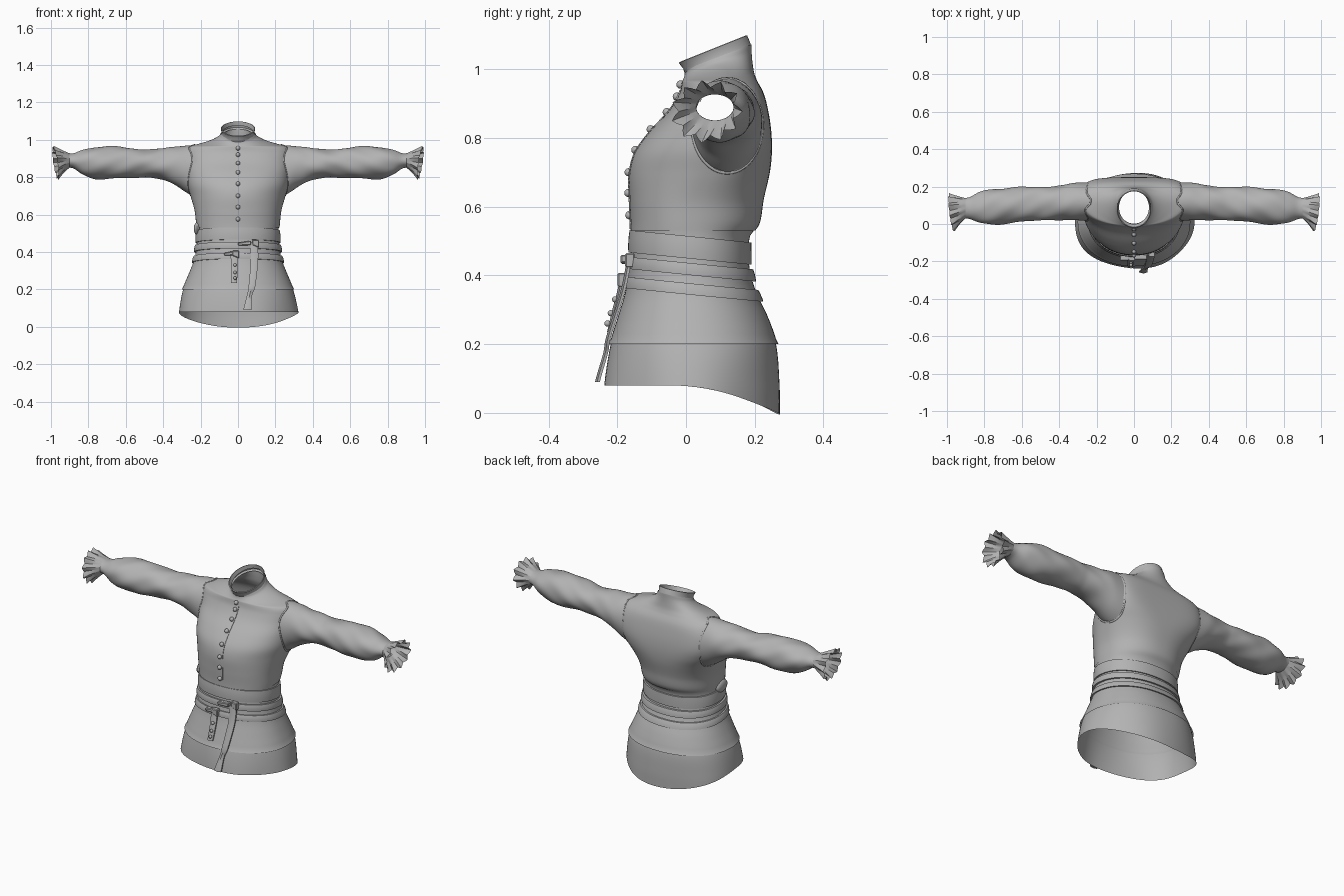
import bpy, bmesh, math
from mathutils import Vector

if "Cube" in bpy.data.objects:
    bpy.data.objects.remove(bpy.data.objects["Cube"])

cloth = bpy.data.materials.new("grey_cloth")
cloth.diffuse_color = (0.45, 0.45, 0.45, 1)
cloth.use_nodes = True
cloth.node_tree.nodes["Principled BSDF"].inputs["Base Color"].default_value = cloth.diffuse_color
TAU = 2 * math.pi


def sample(keys, t):
    """Smooth interpolation through rows whose first entry is the position."""
    t = min(max(t, keys[0][0]), keys[-1][0])
    i = next((k for k in range(len(keys) - 2) if t <= keys[k + 1][0]), len(keys) - 2)
    a, b = keys[i], keys[i + 1]
    p, q = keys[max(i - 1, 0)], keys[min(i + 2, len(keys) - 1)]
    h = b[0] - a[0]
    u = (t - a[0]) / h
    out = []
    for j in range(1, len(a)):
        ma = (b[j] - p[j]) / (b[0] - p[0]) * h
        mb = (q[j] - a[j]) / (q[0] - a[0]) * h
        out.append((2*u**3 - 3*u*u + 1) * a[j] + (u**3 - 2*u*u + u) * ma
                   + (3*u*u - 2*u**3) * b[j] + (u**3 - u*u) * mb)
    return out


def finish(name, bm, angle=40):
    bmesh.ops.recalc_face_normals(bm, faces=bm.faces)
    me = bpy.data.meshes.new(name)
    bm.to_mesh(me)
    bm.free()
    me.materials.append(cloth)
    ob = bpy.data.objects.new(name, me)
    bpy.context.collection.objects.link(ob)
    bpy.context.view_layer.objects.active = ob
    ob.select_set(True)
    bpy.ops.object.shade_smooth_by_angle(angle=math.radians(angle))
    ob.select_set(False)
    return ob


def loft(rings, closed=True):
    """Skin a list of point rings."""
    bm = bmesh.new()
    vs = [[bm.verts.new(p) for p in r] for r in rings]
    n = len(rings[0])
    for a, b in zip(vs, vs[1:]):
        for i in range(n if closed else n - 1):
            j = (i + 1) % n
            bm.faces.new((a[i], a[j], b[j], b[i]))
    return bm


# Body shape: z, half width, front y, back y, middle y, front and back squareness
BODY = [
    (0.00, .328, -.240, .275, .01, 2.1, 2.1), (0.08, .322, -.240, .275, .01, 2.1, 2.1),
    (0.20, .297, -.222, .265, .01, 2.1, 2.2), (0.28, .265, -.198, .238, .01, 2.1, 2.2),
    (0.35, .237, -.177, .205, .01, 2.1, 2.2), (0.42, .222, -.165, .185, .01, 2.1, 2.2),
    (0.51, .217, -.158, .185, .01, 2.1, 2.2), (0.55, .220, -.157, .210, .01, 2.1, 2.2),
    (0.62, .228, -.160, .222, .02, 2.1, 2.3), (0.70, .250, -.160, .240, .06, 2.1, 2.6),
    (0.76, .268, -.143, .246, .09, 2.2, 3.4), (0.82, .275, -.100, .244, .11, 2.3, 4.5),
    (0.88, .277, -.045, .235, .12, 2.4, 4.5), (0.93, .277, -.015, .222, .12, 2.4, 3.5),
    (.962, .265, -.008, .205, .12, 2.2, 2.4), (.978, .200, -.005, .195, .11, 2, 2),
    (.995, .140, -.002, .190, .10, 2, 2), (1.015, .100, .000, .187, .093, 2, 2),
    (1.035, .086, .000, .186, .093, 2, 2)]


def body(z, a, off=0.0, lean=0.0):
    """Point on the body; a = 0 is the front centre."""
    for _ in range(2 if lean else 1):
        hw, yf, yb, yc, nf, nb = sample(BODY, z)
        s, c = math.sin(a), math.cos(a)
        n, d = (nf, yc - yf) if c > 0 else (nb, yb - yc)
        x = (hw + off) * math.copysign(abs(s) ** (2 / n), s)
        y = yc - (d + off) * math.copysign(abs(c) ** (2 / n), c)
        zz, z = z, z + (lean * y if _ == 0 else 0)
    tilt = .38 * min(max((zz - .965) / .06, 0), 1)
    return Vector((x, y, zz + tilt * (y - .093)))


def front_y(x, z):
    hw, yf, yb, yc, nf, nb = sample(BODY, z)
    return yc - (yc - yf) * (1 - min(abs(x) / hw, 1) ** nf) ** (1 / nf)


def side_x(y, z):
    hw, yf, yb, yc, nf, nb = sample(BODY, z)
    n, d = (nf, yc - yf) if y < yc else (nb, yb - yc)
    return hw * max(0, 1 - min(abs(y - yc) / d, 1) ** n) ** (1 / n)


N = 96
ANG = [TAU * i / N for i in range(N)]


def arc(lo, hi, n):
    return [lo + (hi - lo) * i / n for i in range(n + 1)]


# Vest with open armholes
AY, AZ, AR, AH = .12, .835, .102, .137
bm = loft([[body(z, a, .004) for a in ANG] for z in arc(.53, .96, 40) + arc(.963, 1.035, 18)])
hole = []
for f in bm.faces:
    c = f.calc_center_median()
    if abs(c.x) > .17 and ((c.y - AY) / AR) ** 2 + ((c.z - AZ) / AH) ** 2 < .9:
        hole.append(f)
bmesh.ops.delete(bm, geom=hole, context='FACES')
finish("vest", bm)

# Standing collar: flared band with a folded lip
col = []
for z, hw, yf, yb in [(1.02, .083, .002, .184), (1.027, .09, -.004, .19), (1.04, .086, -.008, .186),
                      (1.058, .092, -.021, .178), (1.06, .088, -.016, .174), (1.04, .08, 0, .178)]:
    yc, d = (yf + yb) / 2, (yb - yf) / 2
    col.append([Vector((hw * math.sin(a), yc - d * math.cos(a), z - .4 * d * math.cos(a))) for a in ANG])
finish("collar", loft(col))

# Skirt in two layers; the upper laps over the hem panel
finish("upper_skirt", loft([[body(z, a, .004 if z < .21 else 0) for a in ANG] for z in arc(.2, .56, 24)]))
hem = []
for t in arc(0, 1, 10):
    ring = []
    for a in ANG:
        p = body(.08, a)
        low = .08 - .8 * max(p.y + .05, 0) ** 2
        ring.append(body(low + (.215 - low) * t, a, -.003 + .004 * math.sin(5 * a) * (1 - t)))
    hem.append(ring)
finish("hem_panel", loft(hem))

# Belts and sash around the waist, dipping at the back
for name, lo, hi, th in [("sash", .45, .515, .007), ("upper_belt", .402, .437, .01),
                         ("lower_belt", .345, .378, .008)]:
    rows = [(lo, -.004), (lo, th), (lo * .7 + hi * .3, th + .002),
            (lo * .3 + hi * .7, th + .002), (hi, th), (hi, -.004)]
    finish(name, loft([[body(z, a, o, -.1) for a in ANG] for z, o in rows]))

# Folded sash end on the left hip
bm = bmesh.new()
bmesh.ops.create_uvsphere(bm, u_segments=16, v_segments=10, radius=1)
for v in bm.verts:
    v.co = Vector((-.218 + v.co.x * .018, -.01 + v.co.y * .05, .525 + v.co.z * .035))
finish("sash_fold", bm)


# Buttons
def button(x, y, z, r=.012):
    bm = bmesh.new()
    bmesh.ops.create_uvsphere(bm, u_segments=12, v_segments=8, radius=r)
    bmesh.ops.translate(bm, verts=bm.verts, vec=(x, y, z))
    finish("button", bm)


for z in (.575, .64, .70, .765, .825, .875, .92, .955):
    button(0, front_y(0, z) - .007, z)

# Front placket edge
finish("placket", loft([[Vector((x, front_y(x, z) - o, z)) for x, o in
       ((.014, .003), (.014, .007), (.018, .007), (.018, .003))] for z in arc(.535, .94, 30)], False))


# Hanging straps: x, z, half width, distance in front of the body
def strap(name, path):
    rings = []
    for t in arc(0, len(path) - 1, 24):
        x, z, w, o = sample([(i, *p) for i, p in enumerate(path)], t)
        y = front_y(x, z) - o
        rings.append([Vector((x - w, y, z)), Vector((x, y - .006, z)), Vector((x + w, y, z)),
                      Vector((x + w, y + .008, z)), Vector((x - w, y + .008, z))])
    bm = loft(rings)
    bmesh.ops.holes_fill(bm, edges=bm.edges)
    finish(name, bm)


strap("long_strap", [(.085, .45, .02, .016), (.088, .36, .02, .02), (.075, .22, .018, .016),
                     (.062, .17, .014, .012), (.05, .09, .022, .022)])
strap("short_strap", [(-.022, .405, .02, .018), (-.018, .32, .018, .018), (-.022, .235, .016, .012)])
for z in (.33, .29, .26):
    button(-.016, front_y(0, z) - .024, z, .009)


# Buckles and knots
def buckle(x, z, w, h, turn):
    bm = bmesh.new()
    bmesh.ops.create_cube(bm, size=1)
    for v in bm.verts:
        p = Vector((v.co.x * w, v.co.y * .028, v.co.z * h * (1 if v.co.x > 0 else .65)))
        v.co = Vector((x + p.x, front_y(x, z) - .016 + p.y, z + p.z + p.x * turn))
    bmesh.ops.bevel(bm, geom=bm.edges[:], offset=.004, segments=1, affect='EDGES')
    finish("buckle", bm, 25)


for x, z, w, h, turn in [(.035, .445, .07, .024, .1), (.095, .447, .035, .042, -.2),
                         (-.05, .39, .05, .022, .1), (-.012, .39, .035, .042, -.2)]:
    buckle(x, z, w, h, turn)

# Sleeve: x, centre y, centre z, half depth, half height
SLEEVE = [(.25, AY, AZ, AR, AH), (.31, .12, .853, .100, .112), (.38, .115, .867, .094, .089),
          (.46, .11, .873, .088, .076), (.50, .11, .873, .088, .074), (.58, .105, .876, .092, .080),
          (.68, .098, .877, .095, .087), (.76, .092, .876, .094, .085), (.83, .088, .88, .080, .066),
          (.88, .085, .887, .058, .040), (.91, .084, .889, .054, .038)]
M = 48


def sleeve_ring(x, side):
    yc, zc, ry, rz = sample(SLEEVE, x)
    ring = []
    fade = min(1, max(0, (x - .29) / .08)) * min(1, (.91 - x) / .08)
    for i in range(M):
        a = TAU * i / M
        # soft lengthwise and slanted folds
        k = 1 + fade * (.025 * math.sin(3 * a + 24 * x) + .018 * math.sin(5 * a - 38 * x))
        y, z = yc + ry * k * math.cos(a), zc + rz * k * math.sin(a)
        s = min(1, max(0, (.31 - x) / .06))
        px = x + s * (min(max(side_x(y, z) - .004, .225), .275) - .25)
        ring.append(Vector((side * px, y, z)))
    return ring


for side, tag in ((1, "left"), (-1, "right")):
    finish(tag + "_sleeve", loft([sleeve_ring(x, side) for x in arc(.25, .91, 50)]), 50)

    # Piping round the armhole
    cu = bpy.data.curves.new(tag + "_armhole_piping", 'CURVE')
    cu.dimensions, cu.bevel_depth, cu.bevel_resolution = '3D', .005, 1
    sp = cu.splines.new('POLY')
    sp.points.add(M - 1)
    for q, p in zip(sp.points, sleeve_ring(.25, side)):
        q.co = (p.x + side * .006, p.y, p.z, 1)
    sp.use_cyclic_u = True
    cu.materials.append(cloth)
    bpy.context.collection.objects.link(bpy.data.objects.new(cu.name, cu))

    # Flared pleated cuff, slanted at its open end
    cuff = []
    for t in arc(0, 1, 4):
        ring = []
        for i in range(44):
            a = TAU * i / 44
            fold = (1, 0, -1, 0)[i % 4] * .13 * t
            r = 1 + fold + .04 * t * math.sin(2 * a + 1)
            y = .084 - .024 * t + (.054 + .036 * t) * r * math.cos(a)
            z = .889 - .012 * t + (.038 + .046 * t) * r * math.sin(a)
            x = .90 + .076 * t + t * (.14 * (z - .877) + .12 * (y - .06))
            ring.append(Vector((side * min(x, 1), y, z)))
        cuff.append(ring)
    finish(tag + "_cuff", loft(cuff), 20)
